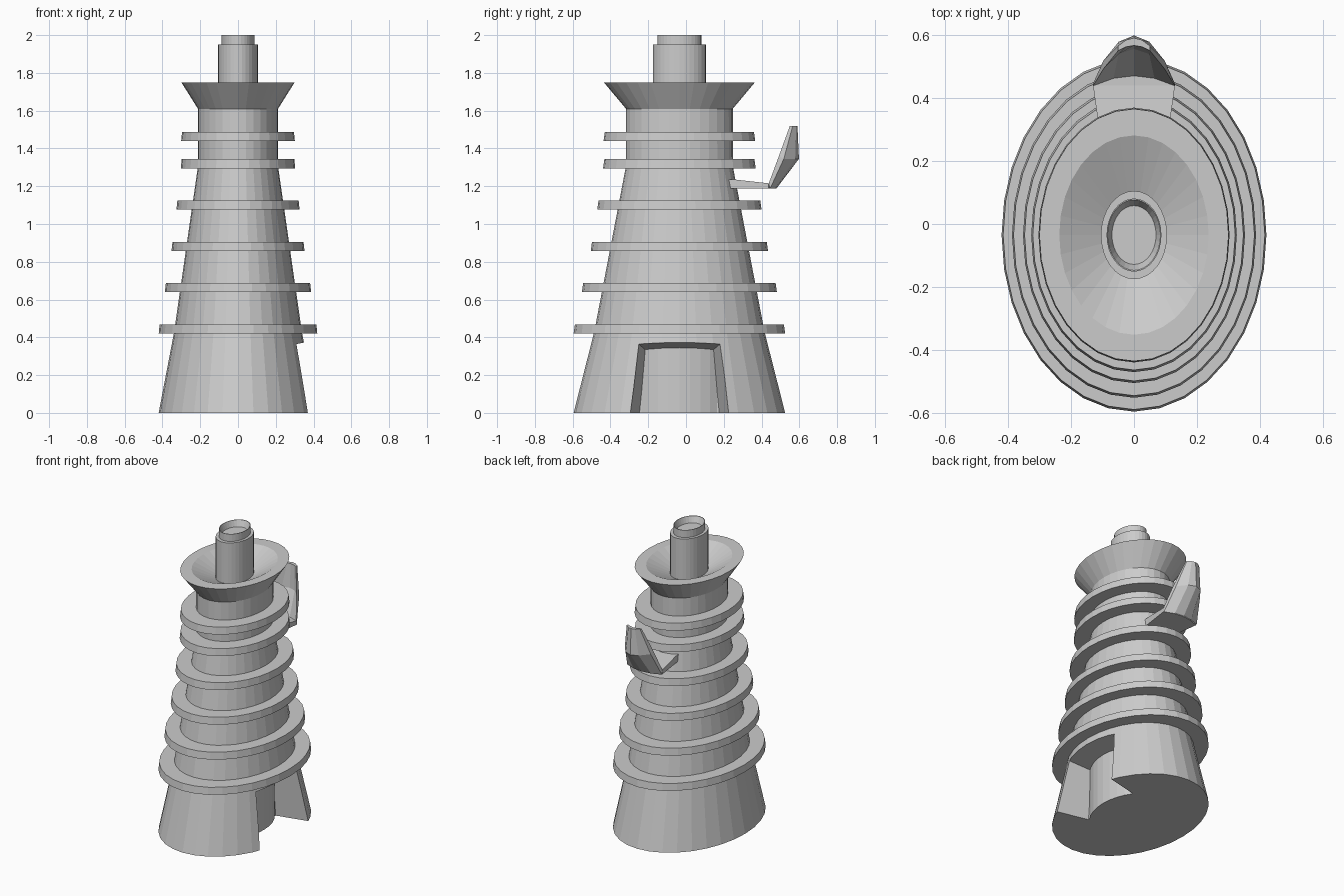
import bpy, bmesh, math

if "Cube" in bpy.data.objects:
    bpy.data.objects.remove(bpy.data.objects["Cube"])

SEGS = 32
CY = -0.035      # centre of the oval tower
STRETCH = 4 / 3  # oval depth / width


def finish(name, bm):
    bmesh.ops.remove_doubles(bm, verts=bm.verts, dist=1e-5)
    bmesh.ops.recalc_face_normals(bm, faces=bm.faces)
    me = bpy.data.meshes.new(name)
    bm.to_mesh(me)
    bm.free()
    ob = bpy.data.objects.new(name, me)
    bpy.context.collection.objects.link(ob)
    return ob


def lathe(name, profile, closed=False):
    """Oval lathe of (radius, z) points; open profiles get end caps."""
    bm = bmesh.new()
    rings = []
    for r, z in profile:
        rings.append([bm.verts.new((r * math.cos(2 * math.pi * i / SEGS),
                                    CY + STRETCH * r * math.sin(2 * math.pi * i / SEGS), z))
                      for i in range(SEGS)])
    pairs = list(zip(rings, rings[1:]))
    if closed:
        pairs.append((rings[-1], rings[0]))
    for a, b in pairs:
        for i in range(SEGS):
            j = (i + 1) % SEGS
            bm.faces.new((a[i], a[j], b[j], b[i]))
    if not closed:
        bm.faces.new(rings[0][::-1])
        bm.faces.new(rings[-1])
    return finish(name, bm)


def loft(name, sections):
    """Solid through matching closed sections."""
    bm = bmesh.new()
    loops = [[bm.verts.new(p) for p in s] for s in sections]
    n = len(loops[0])
    for a, b in zip(loops, loops[1:]):
        for i in range(n):
            j = (i + 1) % n
            bm.faces.new((a[i], a[j], b[j], b[i]))
    bm.faces.new(loops[0][::-1])
    bm.faces.new(loops[-1])
    return finish(name, bm)


# Tapered tower with flared dish on top
tower = lathe("tower_body", [(0.42, 0), (0.338, 0.43), (0.213, 1.3), (0.212, 1.61),
                             (0.30, 1.75), (0.237, 1.75), (0.10, 1.67)])

# Doorway cut into the right side, splayed outwards
def door_section(x, bottom, top, z):
    return [(x, CY - bottom, -0.03), (x, CY + bottom, -0.03),
            (x, CY + top, z), (x, CY - top, z)]


cutter = loft("door_cutter", [door_section(0.16, 0.214, 0.178, 0.332),
                              door_section(0.50, 0.293, 0.262, 0.405)])
cutter.hide_render = True
cutter.hide_viewport = True
cut = tower.modifiers.new("doorway", 'BOOLEAN')
cut.operation = 'DIFFERENCE'
cut.solver = 'EXACT'
cut.object = cutter
cutter.hide_viewport = False
bpy.context.view_layer.objects.active = tower
bpy.ops.object.modifier_apply(modifier="doorway")
bpy.data.objects.remove(cutter)

# Curved back wall of the doorway
lathe("door_back_wall", [(0.22, 0), (0.22, 0.40)])

# Collar rings: (outer radius, bottom height, inner radius)
for k, (r, z, inner) in enumerate([(0.42, 0.42, 0.32), (0.387, 0.64, 0.29), (0.352, 0.857, 0.26),
                                   (0.326, 1.077, 0.23), (0.303, 1.295, 0.2), (0.301, 1.44, 0.2)]):
    lathe(f"collar_ring_{k + 1}", [(inner, z), (r, z), (r - 0.005, z + 0.048),
                                   (inner, z + 0.048)], closed=True)

# Chimney pipe with a stepped, recessed mouth
lathe("chimney", [(0.105, 1.64), (0.105, 1.95), (0.087, 1.95), (0.087, 2.0),
                  (0.084, 2.0), (0.07, 1.96)])

# Rear arm
def arm_section(w, y, z0, z1):
    return [(-w, y, z0), (w, y, z0), (w, y, z1), (-w, y, z1)]


loft("rear_arm", [arm_section(0.10, 0.21, 1.187, 1.235),
                  arm_section(0.105, 0.26, 1.187, 1.235),
                  arm_section(0.13, 0.44, 1.187, 1.215)])


# Upright curved blade at the end of the arm
def blade_section(w, inner, outer):
    (yi_side, yi_mid, zi), (yo_side, yo_mid, zo) = inner, outer
    pts = []
    for t in (-1, -0.5, 0, 0.5, 1):
        pts.append((w * t, yi_mid + (yi_side - yi_mid) * t * t, zi))
    for t in (1, 0.5, 0, -0.5, -1):
        pts.append((w * t, yo_mid + (yo_side - yo_mid) * t * t, zo))
    return pts


loft("rear_blade", [blade_section(0.13, (0.438, 0.47, 1.215), (0.445, 0.478, 1.187)),
                    blade_section(0.097, (0.492, 0.555, 1.36), (0.518, 0.598, 1.345)),
                    blade_section(0.05, (0.55, 0.566, 1.52), (0.565, 0.59, 1.52))])
loft("arm_end", [[(-0.13, 0.438, z), (0.13, 0.438, z), (0.065, 0.463, z),
                  (0, 0.472, z), (-0.065, 0.463, z)] for z in (1.187, 1.215)])
